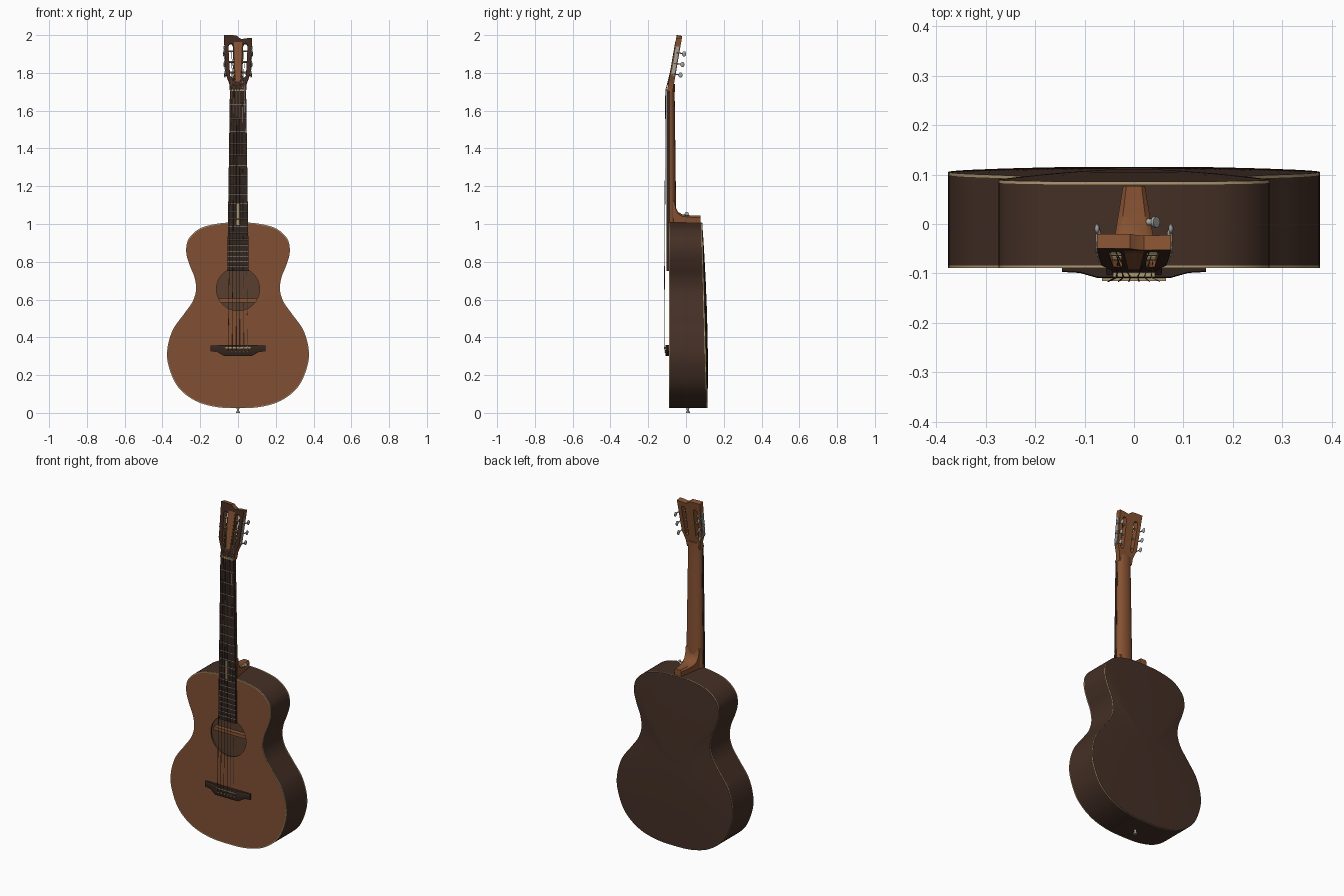
import bpy, bmesh, math
from mathutils import Vector, Matrix

if "Cube" in bpy.data.objects:
    bpy.data.objects.remove(bpy.data.objects["Cube"])


def material(name, r, g, b):
    m = bpy.data.materials.new(name)
    m.use_nodes = True
    m.diffuse_color = (r, g, b, 1)
    m.node_tree.nodes["Principled BSDF"].inputs["Base Color"].default_value = (r, g, b, 1)
    return m


TOP = material("top wood", .22, .078, .032)
SIDE = material("dark side wood", .058, .029, .019)
NECK = material("neck wood", .24, .085, .032)
BOARD = material("fretboard wood", .036, .019, .013)
FACE = material("headstock veneer", .05, .022, .014)
INNER = material("inner wood", .10, .05, .028)
CREAM = material("cream binding", .42, .32, .17)
METAL = material("nickel metal", .38, .38, .36)
BRONZE = material("wound string", .13, .085, .05)

parts = []


def finish(name, bm, mats):
    bmesh.ops.recalc_face_normals(bm, faces=bm.faces)
    me = bpy.data.meshes.new(name)
    bm.to_mesh(me)
    bm.free()
    for m in mats:
        me.materials.append(m)
    ob = bpy.data.objects.new(name, me)
    bpy.context.collection.objects.link(ob)
    parts.append(ob)
    return ob


def loft(name, rings, mats, bands=None, cap_start=True, cap_end=True):
    """Skin closed rings; bands gives the material slot of each strip."""
    bm = bmesh.new()
    rows = [[bm.verts.new(p) for p in ring] for ring in rings]
    n = len(rows[0])
    for k, (a, b) in enumerate(zip(rows, rows[1:])):
        for i in range(n):
            f = bm.faces.new((a[i], a[(i + 1) % n], b[(i + 1) % n], b[i]))
            f.material_index = bands[k] if bands else 0
    if cap_start:
        bm.faces.new(rows[0])
    if cap_end:
        bm.faces.new(rows[-1]).material_index = bands[-1] if bands else 0
    return finish(name, bm, mats)


def plate(name, loops, y0, y1, front, rest=None, matrix=None):
    """Flat outline in x, z with holes, thickened from y0 to y1."""
    bm = bmesh.new()
    edges = []
    for loop in loops:
        vs = [bm.verts.new((x, y0, z)) for x, z in loop]
        edges += [bm.edges.new((vs[i - 1], vs[i])) for i in range(len(vs))]
    bmesh.ops.triangle_fill(bm, use_beauty=True, edges=edges, normal=(0, -1, 0))
    new = bmesh.ops.extrude_face_region(bm, geom=bm.faces[:])["geom"]
    moved = [v for v in new if isinstance(v, bmesh.types.BMVert)]
    bmesh.ops.translate(bm, verts=moved, vec=(0, y1 - y0, 0))
    for f in bm.faces:
        f.material_index = 0 if all(abs(v.co.y - y0) < 1e-6 for v in f.verts) else 1
    if matrix:
        bm.transform(matrix)
    return finish(name, bm, [front, rest or front])


def tube(name, a, b, r, mat, sides=10, r2=None):
    a, b = Vector(a), Vector(b)
    d = b - a
    bm = bmesh.new()
    m = Matrix.Translation((a + b) / 2) @ d.to_track_quat('Z', 'Y').to_matrix().to_4x4()
    bmesh.ops.create_cone(bm, cap_ends=True, segments=sides, radius1=r,
                          radius2=r if r2 is None else r2, depth=d.length, matrix=m)
    return finish(name, bm, [mat])


def ball(name, centre, size, mat):
    bm = bmesh.new()
    m = Matrix.Translation(centre) @ Matrix.Diagonal((*size, 1))
    bmesh.ops.create_uvsphere(bm, u_segments=14, v_segments=8, radius=1, matrix=m)
    return finish(name, bm, [mat])


def box(x0, x1, z0, z1):
    return [(x0, z0), (x1, z0), (x1, z1), (x0, z1)]


def smooth_path(pts, steps=6):
    """Closed Catmull-Rom curve through the points."""
    out, n = [], len(pts)
    for i in range(n):
        p = [Vector(pts[(i + k) % n]) for k in (-1, 0, 1, 2)]
        for s in range(steps):
            t = s / steps
            out.append(.5 * (2 * p[1] + (p[2] - p[0]) * t
                             + (2 * p[0] - 5 * p[1] + 4 * p[2] - p[3]) * t * t
                             + (3 * p[1] - p[0] - 3 * p[2] + p[3]) * t ** 3))
    return out


# Body outline, half then mirrored
half = [(.12, .032), (.23, .066), (.32, .14), (.368, .25), (.374, .34), (.345, .44),
        (.285, .525), (.24, .59), (.222, .655), (.231, .72), (.255, .78), (.274, .85),
        (.262, .92), (.2, .977), (.1, 1.003)]
outline = smooth_path([(0, .025)] + half + [(0, 1.008)] + [(-x, z) for x, z in reversed(half)])


def scaled(s):
    return [Vector((p.x * s, .48 + (p.y - .48) * s)) for p in outline]


def back_y(z):
    return .114 - .028 * z


def ring(s, rule):
    return [(p.x, rule(p.y), p.y) for p in scaled(s)]


def dome(s):
    return ring(s, lambda z: back_y(z) + .012 * (1 - s * s))


# Body shell with binding strips and domed back
FRONT = -.089
loft("body_shell",
     [ring(.99, lambda z: FRONT), ring(1, lambda z: FRONT), ring(1, lambda z: FRONT + .005),
      ring(1, lambda z: back_y(z) - .006), dome(1), dome(.85), dome(.65), dome(.4), dome(.15)],
     [SIDE, CREAM], [1, 1, 0, 1, 0, 0, 0, 0], cap_start=False)
loft("inner_back", [ring(.97, lambda z: back_y(z) - .012), ring(.97, lambda z: back_y(z) - .006)], [INNER])

# Top with open sound hole, and a brace inside
hole = [(.114 * math.cos(k * math.tau / 48), .655 + .114 * math.sin(k * math.tau / 48)) for k in range(48)]
plate("soundboard", [[tuple(p) for p in scaled(.99)], hole], FRONT, FRONT + .01, TOP, INNER)
plate("back_brace", [box(-.2, .2, .585, .605)], .06, .09, NECK)

# Fretboard, nut, frets and inlay
NUT, SADDLE = 1.708, .345


def board_half(z):
    return .043 + .014 * (NUT - z) / (NUT - .75)


plate("fretboard", [[(-.057, .75), (.057, .75), (.043, NUT), (-.043, NUT)]], -.102, -.086, BOARD)
plate("nut", [box(-.043, .043, NUT - .004, NUT + .006)], -.107, -.088, CREAM)
for k in range(1, 21):
    z = SADDLE + (NUT - SADDLE) * 2 ** (-k / 12)
    w = board_half(z) - .001
    tube("fret", (-w, -.102, z), (w, -.102, z), .0022, METAL, 6)
plate("fretboard_inlay", [box(-.008, .008, .995, 1.105)], -.103, -.1, CREAM)

# Neck shaft with rounded back, then the heel sweeping back over the body
rings = []
for z, depth in [(1.0, .036), (1.3, .033), (1.6, .029), (1.69, .028), (1.74, .024)]:
    w = board_half(z) - .001
    tilt = .1 * max(0, z - NUT) * 2
    rings.append([(w * math.cos(t), -.088 + tilt + depth * math.sin(t) ** .8, z)
                  for t in (k * math.pi / 14 for k in range(15))])
loft("neck", rings, [NECK])
rings = []
for y, top, w in [(-.085, 1.15, .046), (-.06, 1.125, .044), (-.054, 1.09, .043), (-.042, 1.066, .041),
                  (-.02, 1.053, .038), (.03, 1.047, .03), (.077, 1.046, .022)]:
    rings.append([(-w, y, .99), (w, y, .99), (w, y, top - .012), (w * .7, y, top - .002),
                  (-w * .7, y, top - .002), (-w, y, top - .012)])
loft("neck_heel", rings, [NECK])

# Slotted headstock, tilted back from the nut
M = Matrix.Translation((0, -.1, NUT - .002)) @ Matrix.Rotation(-.17, 4, 'X')
head = [(-.043, 0), (.043, 0), (.046, .04), (.056, .068), (.066, .095), (.075, .283), (.04, .281),
        (.02, .277), (.006, .284), (-.008, .296), (-.03, .298), (-.075, .299), (-.066, .095),
        (-.056, .068), (-.046, .04)]
slots = [[(s * x, z) for x, z in [(.024, .08), (.032, .07), (.042, .08), (.051, .24),
                                  (.046, .252), (.032, .252), (.026, .24)]] for s in (-1, 1)]
plate("headstock", [head] + slots, 0, .03, FACE, NECK, M)
plate("headstock_centre_strip", [[(-.012, .05), (.012, .05), (.021, .262), (-.021, .262)]],
      -.0015, .001, NECK, None, M)

# Tuning machines, three a side
for s in (-1, 1):
    side = "left" if s > 0 else "right"
    loft(side + "_tuner_plate",
         [[M @ Vector((s * (x + dx), y, z)) for dx, y in [(-.002, .008), (.002, .008), (.002, .024), (-.002, .024)]]
          for x, z in [(.0665, .085), (.074, .24)]], [METAL])
    for z in (.1, .157, .214):
        edge = .066 + (z - .095) * .048
        tube(side + "_string_post", M @ Vector((s * .018, .014, z)), M @ Vector((s * edge, .014, z)), .005, CREAM)
        tube(side + "_tuner_gear", M @ Vector((s * edge, .014, z)), M @ Vector((s * (edge + .006), .014, z)), .008, METAL)
        tube(side + "_tuner_stem", M @ Vector((s * (edge + .003), .012, z - .007)),
             M @ Vector((s * (edge + .003), .05, z - .007)), .003, METAL)
        ball(side + "_tuner_button", M @ Vector((s * (edge + .003), .056, z - .007)), (.005, .011, .014), METAL)

# Bridge with thin wings and a raised belly, saddle
rings = []
for x, low, y in [(-.146, .325, -.097), (-.11, .322, -.099), (-.075, .302, -.109),
                  (.075, .302, -.109), (.11, .322, -.099), (.146, .325, -.097)]:
    rings.append([(x, -.086, low), (x, y + .002, low), (x, y, low + .004),
                  (x, y, .355), (x, y + .002, .359), (x, -.086, .359)])
loft("bridge", rings, [BOARD])
plate("saddle", [box(-.065, .065, .342, .348)], -.115, -.1, CREAM)

# Strings from bridge pins over saddle and nut to the posts
post_z = [.1, .157, .214, .214, .157, .1]
for k in range(6):
    u = (k - 2.5) / 2.5
    r = .0017 - .00015 * k
    mat = BRONZE if k < 4 else METAL
    pin, saddle = (u * .052, -.108, .322), (u * .052, -.116, SADDLE)
    nut = (u * .035, -.108, NUT)
    s = 1 if u > 0 else -1
    post = M @ Vector((s * (.032 + .003 * (k % 3)), .009, post_z[k]))
    ball("bridge_pin", pin, (.005, .006, .005), CREAM)
    for a, b in [(pin, saddle), (saddle, nut), (nut, post)]:
        tube("string", a, b, r, mat, 6)

# Strap buttons at the tail and beside the heel
for name, base, tip in [("tail_strap_button", (0, .01, .03), (0, .01, 0)),
                        ("heel_strap_button", (.024, .004, 1.038), (.046, .004, 1.055))]:
    a, b = Vector(base), Vector(tip)
    tube(name + "_stem", a, a.lerp(b, .8), .008, METAL, 14, .005)
    tube(name + "_cap", a.lerp(b, .75), b, .011, METAL, 16)

# Soft shading with crisp edges
bpy.ops.object.select_all(action='DESELECT')
for ob in parts:
    ob.select_set(True)
bpy.context.view_layer.objects.active = parts[0]
bpy.ops.object.shade_smooth_by_angle(angle=math.radians(35))
